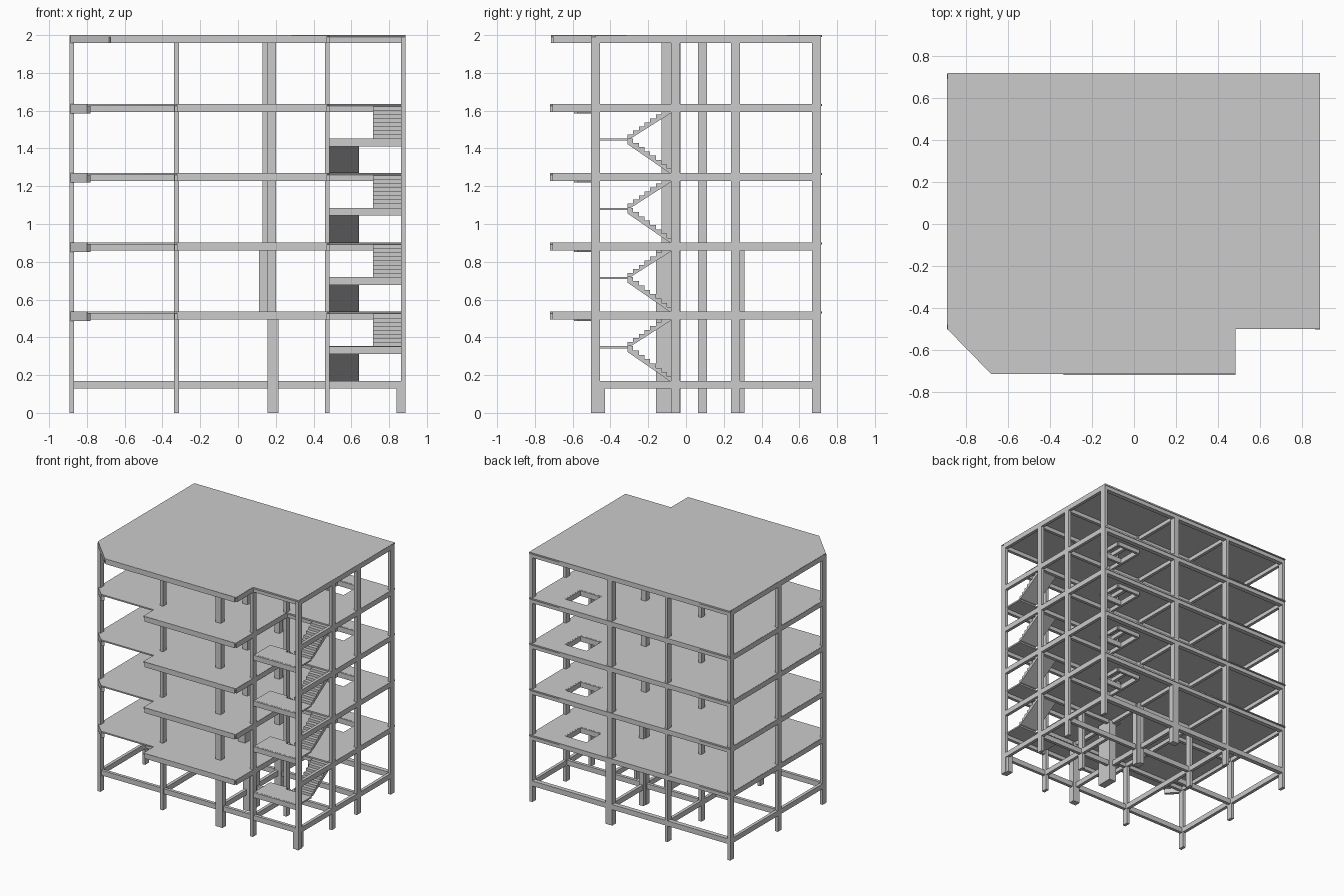
import bpy

if "Cube" in bpy.data.objects:
    bpy.data.objects.remove(bpy.data.objects["Cube"], do_unlink=True)

concrete = bpy.data.materials.new("concrete_grey")
concrete.use_nodes = True
GREY = (0.6, 0.6, 0.6, 1)
concrete.diffuse_color = GREY
concrete.node_tree.nodes["Principled BSDF"].inputs["Base Color"].default_value = GREY

LEVELS = [0.17, 0.537, 0.903, 1.27, 1.635, 2.0]
DEPTH = 0.042
XL, XM, XC, XS, XR = -0.88, -0.325, 0.177, 0.472, 0.875
YF, YS, YM, YB, YE = -0.48, -0.055, 0.087, 0.263, 0.69


def mesh_object(name, verts, faces):
    mesh = bpy.data.meshes.new(name)
    mesh.from_pydata(verts, [], faces)
    mesh.materials.append(concrete)
    obj = bpy.data.objects.new(name, mesh)
    bpy.context.collection.objects.link(obj)
    return obj


def prism(name, outline, place, low, high):
    """Extrude a 2D outline between low and high; place maps (u, v, w) to xyz."""
    n = len(outline)
    verts = [place(u, v, w) for w in (low, high) for u, v in outline]
    faces = [list(range(n))[::-1], list(range(n, 2 * n))]
    faces += [[i, (i + 1) % n, (i + 1) % n + n, i + n] for i in range(n)]
    return mesh_object(name, verts, faces)


def box(name, x0, x1, y0, y1, z0, z1):
    outline = [(x0, y0), (x1, y0), (x1, y1), (x0, y1)]
    return prism(name, outline, lambda u, v, w: (u, v, w), z0, z1)


def rect(x0, x1, y0, y1):
    return [(x0, y0), (x1, y0), (x1, y1), (x0, y1)]


def slab(name, outlines, top, thick=0.011):
    """Flat slab from an outer outline followed by hole outlines."""
    curve = bpy.data.curves.new(name, "CURVE")
    curve.dimensions = "2D"
    curve.fill_mode = "BOTH"
    curve.extrude = thick / 2
    for points in outlines:
        spline = curve.splines.new("POLY")
        spline.points.add(len(points) - 1)
        for p, (x, y) in zip(spline.points, points):
            p.co = (x, y, 0, 1)
        spline.use_cyclic_u = True
    temp = bpy.data.objects.new(name, curve)
    bpy.context.collection.objects.link(temp)
    bpy.context.view_layer.update()
    mesh = bpy.data.meshes.new_from_object(temp.evaluated_get(bpy.context.evaluated_depsgraph_get()))
    bpy.data.objects.remove(temp, do_unlink=True)
    mesh.name = name
    mesh.materials.clear()
    mesh.materials.append(concrete)
    obj = bpy.data.objects.new(name, mesh)
    obj.location.z = top - thick / 2
    bpy.context.collection.objects.link(obj)


def beam(name, a, b, top, depth=DEPTH, width=0.025):
    """Beam between two plan points at any angle."""
    dx, dy = b[0] - a[0], b[1] - a[1]
    length = (dx * dx + dy * dy) ** 0.5
    nx, ny = -dy / length * width / 2, dx / length * width / 2
    outline = [(a[0] - nx, a[1] - ny), (b[0] - nx, b[1] - ny),
               (b[0] + nx, b[1] + ny), (a[0] + nx, a[1] + ny)]
    prism(name, outline, lambda u, v, w: (u, v, w), top - depth, top - 0.001)


# Columns: (x, y), all the way from the ground to the roof
slim = [(XL, YF), (XL, YM), (XL, YE), (XM, YF), (XM, YB), (XM, YE),
        (XS, YF), (XS, YS), (XR, YF), (XR, YS), (XR, YB), (XR, YE)]
for i, (x, y) in enumerate(slim):
    box(f"column_{i}", x - 0.0125, x + 0.0125, y - 0.024, y + 0.024, 0, 1.99)

# Heavier middle columns, wider in the lower storeys
for i, y in enumerate((YF, YB, YE)):
    box(f"middle_column_{i}", 0.155, 0.2, y - 0.024, y + 0.024, 0, 1.99)
    box(f"middle_column_base_{i}", 0.155, 0.215, y - 0.024, y + 0.024, 0, LEVELS[1] - 0.02)
box("middle_back_column_thickening", 0.16, 0.2, YB, 0.31, 0, LEVELS[2] - 0.02)
box("core_column", 0.13, 0.175, -0.13, -0.03, LEVELS[2] - 0.02, 1.99)
box("core_column_lower", 0.11, 0.175, -0.16, -0.03, LEVELS[1] - 0.02, LEVELS[2] - 0.02)
box("core_column_base", 0.155, 0.215, -0.16, -0.03, 0, LEVELS[1] - 0.02)
box("stair_corner_base", 0.838, 0.88, YF - 0.02, YF + 0.05, 0, LEVELS[0])

# Plan outlines
EDGE_L, EDGE_R, BACK, FRONT = -0.89, 0.887, 0.72, -0.715
roof_outline = [(EDGE_L, -0.5), (-0.68, FRONT), (0.483, FRONT), (0.483, -0.5),
                (EDGE_R, -0.5), (EDGE_R, BACK), (EDGE_L, BACK)]
floor_outline = [(EDGE_L, -0.5), (-0.8, -0.59), (-0.335, -0.59), (-0.335, -0.72),
                 (0.483, -0.72), (0.483, YS - 0.02), (EDGE_R, YS - 0.02),
                 (EDGE_R, BACK), (EDGE_L, BACK)]
shaft = (0.46, 0.66, 0.4, 0.6)

for i, top in enumerate(LEVELS):
    is_roof, is_ground = i == len(LEVELS) - 1, i == 0
    tag = "roof" if is_roof else f"level_{i}"

    # Beams across and along the column grid
    lines = [((XL, YE), (XR, YE)), ((XM, YB), (XR, YB)), ((XC, YS), (XR, YS)),
             ((XL, YM), (XM, YM)), ((XL, YF), (XS, YF)),
             ((XL, YF), (XL, YE)), ((XM, YF), (XM, YE)), ((XC, YF), (XC, YE)),
             ((XS, YF), (XS, YB)), ((XR, YF), (XR, YE))]
    if is_ground or is_roof:
        lines.append(((XS, YF), (XR, YF)))
    for j, (a, b) in enumerate(lines):
        beam(f"{tag}_beam_{j}", a, b, top)
    box(f"{tag}_back_edge_beam", EDGE_L, EDGE_R, 0.69, 0.714, top - DEPTH, top - 0.001)
    if is_ground:
        continue

    # Slab with overhanging front and its edge beams
    if is_roof:
        slab("roof_slab", [roof_outline], top)
        rim = [(-0.878, -0.495), (-0.675, -0.703), (XS, -0.703), (XS, YF)]
    else:
        slab(f"{tag}_slab", [floor_outline, rect(*shaft)], top)
        rim = [(-0.323, YF), (-0.323, -0.708), (XS, -0.708), (XS, YF)]
        beam(f"{tag}_corner_beam", (-0.878, -0.495), (-0.79, -0.583), top, 0.05)
        x0, x1, y0, y1 = shaft
        for j, (a, b) in enumerate([((x0, y0), (x1, y0)), ((x0, y1), (x1, y1)),
                                    ((x0, y0), (x0, y1)), ((x1, y0), (x1, y1)),
                                    ((x0, YB), (x0, y0))]):
            beam(f"{tag}_shaft_beam_{j}", a, b, top, DEPTH, 0.02)
    for j in range(3):
        beam(f"{tag}_rim_{j}", rim[j], rim[j + 1], top)


def flight(name, x0, x1, y_low, y_high, z_low, z_high, steps=8):
    """Stair flight with stepped top and sloping underside."""
    dy, dz = (y_high - y_low) / steps, (z_high - z_low) / steps
    profile = [(y_low, z_low)]
    for s in range(steps):
        profile += [(y_low + s * dy, z_low + (s + 1) * dz),
                    (y_low + (s + 1) * dy, z_low + (s + 1) * dz)]
    profile += [(y_high, z_high - 0.03), (y_low + dy * 0.6, z_low)]
    if y_high < y_low:
        profile.reverse()
    prism(name, profile, lambda u, v, w: (w, u, v), x0, x1)


# Stairs: up to a half landing, then back to the next floor
for i, (low, high) in enumerate(zip(LEVELS[:4], LEVELS[1:5])):
    mid = low + 0.183
    flight(f"lower_flight_{i}", 0.482, 0.64, -0.07, -0.31, low, mid)
    flight(f"upper_flight_{i}", 0.715, 0.87, -0.31, -0.07, mid, high - 0.012)
    box(f"landing_{i}", 0.482, 0.87, YF, -0.31, mid - 0.012, mid)
    beam(f"landing_beam_{i}", (XS, YF), (XR, YF), mid)
